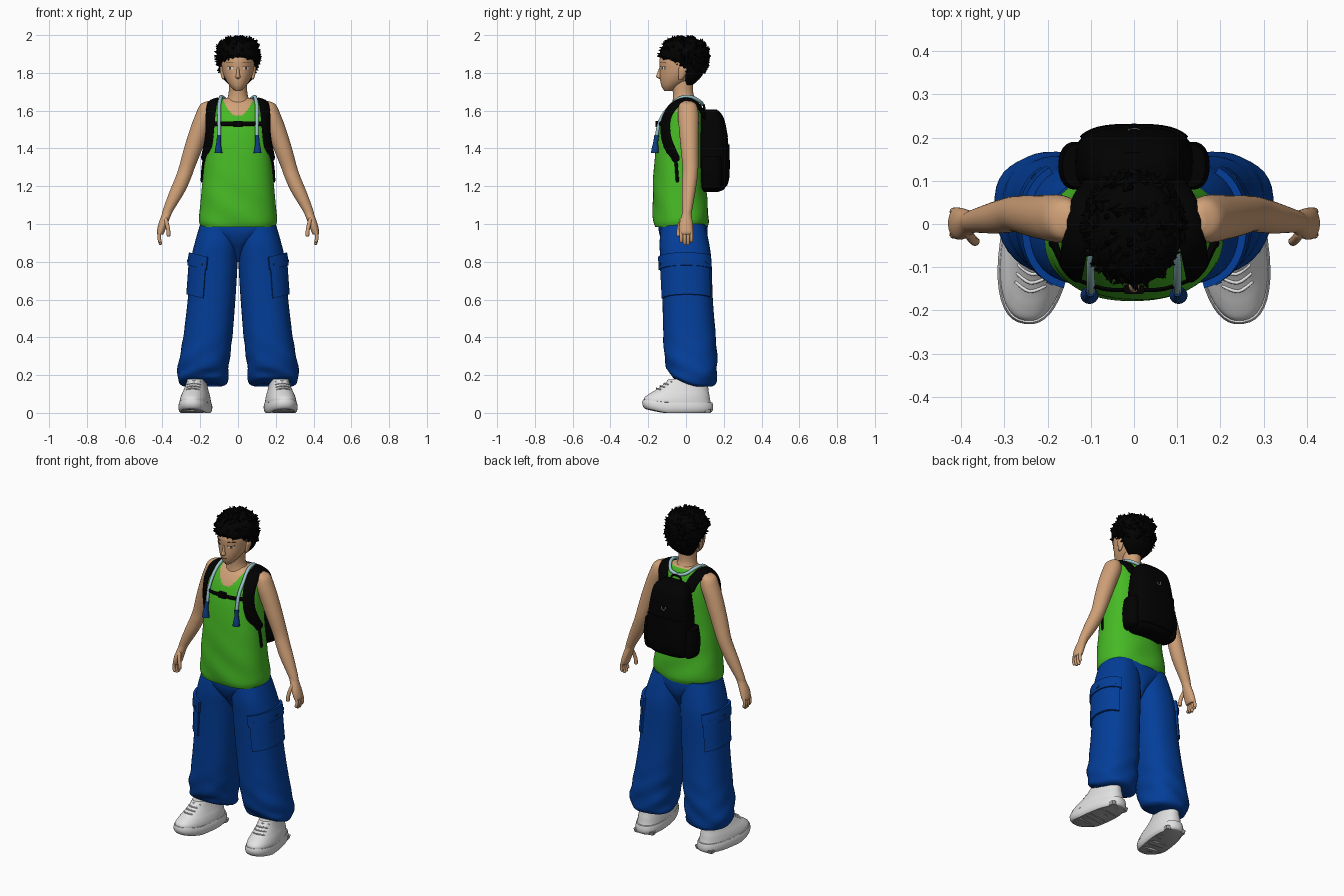
import bpy, bmesh, math, random
from mathutils import Vector, Matrix

random.seed(4)
if bpy.data.objects.get("Cube"):
    bpy.data.objects.remove(bpy.data.objects["Cube"])


def material(name, *rgb):
    m = bpy.data.materials.new(name)
    m.use_nodes = True
    m.diffuse_color = (*rgb, 1)
    m.node_tree.nodes["Principled BSDF"].inputs["Base Color"].default_value = (*rgb, 1)
    return m


SKIN = material("tan skin", .64, .36, .19)
BLACK = material("black fabric", .0004, .0004, .0004)
GREEN = material("bright green cloth", .062, .49, .018)
BLUE = material("blue cloth", .001, .048, .32)
WHITE = material("shoe white", .76, .76, .76)
GREY = material("mid grey", .4, .4, .4)
TEAL = material("pale teal cord", .32, .55, .58)
NAVY = material("dark blue tassel", .005, .045, .22)
BROWN = material("dark brown", .1, .045, .025)


def finish(name, bm, mats, rule=None):
    bmesh.ops.recalc_face_normals(bm, faces=bm.faces)
    if rule:
        for f in bm.faces:
            f.material_index = rule(f.calc_center_median(), f.normal)
    mesh = bpy.data.meshes.new(name)
    bm.to_mesh(mesh)
    bm.free()
    for m in mats:
        mesh.materials.append(m)
    mesh.shade_smooth()
    mesh.set_sharp_from_angle(angle=.75)
    bpy.context.collection.objects.link(bpy.data.objects.new(name, mesh))


def skin(name, rings, mats, pair=False, place=None, rule=None):
    """Bridge closed rings of points, cap the ends, mirror if paired."""
    for label, s in ((("left_", 1), ("right_", -1)) if pair else (("", 1),)):
        bm = bmesh.new()
        rows = []
        for ring in rings:
            pts = [place(p.copy()) if place else p for p in ring]
            rows.append([bm.verts.new((p.x * s, p.y, p.z)) for p in pts])
        for a, b in zip(rows, rows[1:]):
            for i in range(len(a)):
                bm.faces.new((a[i - 1], a[i], b[i], b[i - 1]))
        bm.faces.new(rows[0])
        bm.faces.new(rows[-1])
        finish(label + name, bm, mats, rule)


def spline(rows, steps=5):
    """Smooth curve through rows of numbers."""
    rows = [Vector(r) for r in rows]
    out = []
    for i in range(len(rows) - 1):
        a, b, c, d = rows[max(i - 1, 0)], rows[i], rows[i + 1], rows[min(i + 2, len(rows) - 1)]
        for k in range(steps):
            t = k / steps
            out.append(b + (c - a) * (t / 2) + (a * 2 - b * 5 + c * 4 - d) * (t * t / 2)
                       + (b * 3 - a - c * 3 + d) * (t ** 3 / 2))
    return out + [rows[-1]]


def on_ring(row, a, n, grow=0):
    z, x0, x1, y0, y1 = row
    c, s = math.cos(a), math.sin(a)
    return Vector(((x0 + x1) / 2 + ((x1 - x0) / 2 + grow) * math.copysign(abs(c) ** (2 / n), c),
                   (y0 + y1) / 2 + ((y1 - y0) / 2 + grow) * math.copysign(abs(s) ** (2 / n), s), z))


def mid(*rows):
    return [(z, -w, w, y0, y1) for z, w, y0, y1 in rows]


def loft(name, rows, mats, n=2.0, steps=5, sides=40, **kw):
    """Stack of rounded outlines: z, x low, x high, y low, y high."""
    rings = [[on_ring(r, math.tau * i / sides, n) for i in range(sides)] for r in spline(rows, steps)]
    skin(name, rings, mats, **kw)


def patch(name, rows, z0, z1, a0, a1, depth, mats, n=2.0, **kw):
    """Raised panel that follows part of a lofted surface (angles in degrees)."""
    fine = sorted(spline(rows, 8), key=lambda r: r[0])
    rings = []
    for k in range(7):
        z = z0 + (z1 - z0) * k / 6
        lo = max((r for r in fine[:-1] if r[0] <= z), key=lambda r: r[0])
        hi = min((r for r in fine if r[0] > z), key=lambda r: r[0])
        row = lo.lerp(hi, (z - lo[0]) / (hi[0] - lo[0]))
        arc = [math.radians(a0 + (a1 - a0) * i / 16) for i in range(17)]
        rings.append([on_ring(row, a, n, depth) for a in arc] + [on_ring(row, a, n, -.004) for a in arc[::-1]])
    skin(name, rings, mats, **kw)


def sweep(name, path, width, thick, mats, hub=(.05, -.02, 1.45), **kw):
    """Flattened tube along a path, its flat side facing away from the hub."""
    pts, rings = spline(path, 4), []
    for i, p in enumerate(pts):
        t = (pts[min(i + 1, len(pts) - 1)] - pts[max(i - 1, 0)]).normalized()
        side = t.cross(p - Vector(hub)).normalized()
        out = side.cross(t)
        f = .7 if i in (0, len(pts) - 1) else 1
        rings.append([p + side * (math.cos(a) * width / 2 * f) + out * (math.sin(a) * thick / 2 * f)
                      for a in (math.tau * k / 10 for k in range(10))])
    skin(name, rings, mats, **kw)


# Head, neck and face
head = mid((1.705, .016, -.115, -.07), (1.73, .042, -.13, -.03), (1.77, .068, -.138, .04),
           (1.82, .084, -.138, .08), (1.88, .086, -.138, .09), (1.94, .06, -.1, .06))
loft("head", head, [SKIN])
loft("neck", mid((1.58, .1, -.08, .07), (1.63, .082, -.074, .06), (1.66, .06, -.07, .05),
                 (1.7, .049, -.07, .038), (1.78, .05, -.08, .04)), [SKIN])
loft("nose", mid((1.768, .006, -.14, -.12), (1.778, .013, -.158, -.12), (1.795, .009, -.154, -.12),
                 (1.835, .006, -.138, -.12)), [SKIN], sides=16)
loft("ear", [(1.765, .072, .082, -.04, -.02), (1.785, .07, .09, -.04, -.005),
             (1.82, .072, .096, -.04, .01), (1.835, .076, .092, -.03, 0)], [SKIN], sides=16, pair=True)
patch("eye_white", head, 1.819, 1.83, -72, -50, .0015, [WHITE], pair=True)
patch("iris", head, 1.819, 1.83, -65, -57, .0025, [BROWN], pair=True)
patch("eyelid_line", head, 1.83, 1.833, -74, -48, .003, [BROWN], pair=True)
patch("eyebrow", head, 1.852, 1.856, -74, -46, .003, [BROWN], pair=True)
patch("mouth", head, 1.748, 1.75, -104, -76, .002, [BROWN])

# Short tufted hair
hair = mid((1.735, .045, -.01, .035), (1.775, .082, -.02, .078), (1.82, .098, -.045, .102),
           (1.86, .109, -.085, .114), (1.88, .111, -.135, .116), (1.92, .111, -.134, .114),
           (1.96, .094, -.11, .092), (1.982, .058, -.072, .052), (1.99, .02, -.03, .01))
loft("hair_cap", hair, [BLACK])
bm = bmesh.new()
for row in spline(hair, 4)[7:]:
    for k in range(int(row[2] * 90) + 2):
        p = on_ring(row, random.uniform(0, math.tau), 2)
        d = (p - Vector((0, -.01, 1.87))).normalized() * .7
        d += Vector([random.uniform(-.6, .6), random.uniform(-.9, .3), random.uniform(-.6, .4)])
        d.normalize()
        turn = d.to_track_quat("Z", "Y").to_matrix().to_4x4()
        bmesh.ops.create_cone(bm, cap_ends=True, segments=5, radius1=.015, radius2=.001,
                              depth=.032, matrix=Matrix.Translation(p) @ turn)
for v in bm.verts:
    v.co.z = min(v.co.z, 2)
finish("hair_tufts", bm, [BLACK])


# Tank top with a scooped neckline
def tank_rule(c, normal):
    collar = 1.572 + 13 * c.x * c.x if c.y < -.02 else 1.66
    return int(c.z > collar and abs(c.x) < .08 or abs(c.x) > .145 and c.z > 1.59)


def cloth_fold(v):
    v.y += .004 * math.sin(34 * v.z + 22 * v.x) * max(0, 1.4 - v.z) * 2
    return v


loft("tank_top", mid((.985, .196, -.165, .112), (1.02, .207, -.173, .12), (1.1, .2, -.176, .115),
                     (1.25, .186, -.173, .1), (1.4, .172, -.16, .095), (1.5, .167, -.142, .092),
                     (1.58, .16, -.115, .085), (1.63, .138, -.085, .072), (1.655, .1, -.062, .06),
                     (1.668, .06, -.05, .045)),
     [GREEN, SKIN], n=2.3, steps=10, sides=120, place=cloth_fold, rule=tank_rule)

# Arms and hands
loft("arm", [(1.65, .14, .165, -.01, .03), (1.632, .12, .2, -.035, .055), (1.58, .12, .225, -.043, .067),
             (1.5, .15, .255, -.037, .067), (1.4, .188, .286, -.028, .066), (1.3, .228, .313, -.018, .065),
             (1.24, .25, .334, -.02, .06), (1.17, .282, .363, -.022, .05), (1.08, .337, .396, -.02, .034),
             (1.05, .353, .404, -.022, .03), (1.0, .373, .421, -.035, .036), (.96, .388, .43, -.035, .038),
             (.945, .396, .426, -.03, .032)], [SKIN], pair=True)
for k, tip in enumerate((.905, .892, .89, .908)):
    y = -.025 + .018 * k
    sweep(f"finger_{k + 1}", [(.409, y, .97), (.417, y, .94), (.416, y, .915), (.408, y, tip)],
          .018, .018, [SKIN], pair=True)
sweep("thumb", [(.384, -.02, 1.03), (.375, -.034, .995), (.368, -.04, .96), (.368, -.04, .935)],
      .021, .021, [SKIN], pair=True)


# Wide trousers with cargo pockets
def trouser_fold(v):
    low = max(0, .5 - v.z)
    v.x += .012 * low * math.sin(55 * v.z + 25 * v.y)
    v.y += .014 * low * math.sin(50 * v.z + 30 * v.x)
    v.z += max(0, .05 - v.y) * max(0, .24 - v.z) * 3
    return v


loft("trouser_hips", mid((.8, .012, -.05, .05), (.86, .04, -.095, .085), (.91, .1, -.128, .108),
                         (.97, .196, -.145, .114), (1.04, .195, -.138, .105)), [BLUE], n=2.3)
leg = [(.14, .085, .285, -.03, .138), (.155, .06, .312, -.07, .155), (.2, .052, .322, -.09, .163),
       (.28, .045, .312, -.112, .165), (.4, .03, .29, -.12, .158), (.6, .014, .266, -.125, .142),
       (.8, .002, .25, -.135, .135), (.9, 0, .229, -.14, .122), (1.0, 0, .2, -.13, .1)]
loft("trouser_leg", leg, [BLUE], n=2.3, steps=6, place=trouser_fold, pair=True)


def pocket_slant(v):
    v.z += .25 * (v.x - .2)
    return v


patch("cargo_pocket", leg, .61, .79, -73, 58, .009, [BLUE], n=2.3, place=pocket_slant, pair=True)
patch("pocket_flap", leg, .765, .835, -76, 61, .015, [BLUE], n=2.3, place=pocket_slant, pair=True)
for k, a in enumerate((-64, 0, 44)):
    patch(f"flap_button_{k + 1}", leg, .782, .796, a - 3, a + 3, .018, [NAVY], n=2.3,
          place=pocket_slant, pair=True)


# Trainers, turned slightly outwards
def shoe_place(v):
    v.z += .2 * max(0, -.07 - v.y) * max(0, 1 - v.z * 6)
    return Matrix.Rotation(math.radians(8), 3, "Z") @ v + Vector((.226, -.045, 0))


loft("shoe_sole", mid((0, .074, -.17, .175), (.012, .082, -.183, .188), (.035, .084, -.188, .19),
                      (.055, .079, -.184, .186)), [WHITE, GREY], n=2.4, steps=2, pair=True,
     place=shoe_place, rule=lambda c, normal: int(normal.z < -.7))
loft("shoe_upper", mid((.045, .079, -.181, .18), (.07, .077, -.176, .174), (.095, .071, -.15, .17),
                       (.12, .062, -.115, .165), (.15, .053, -.075, .16), (.18, .046, -.045, .13)),
     [WHITE], n=2.3, pair=True, place=shoe_place)
for k in range(4):
    y, z = -.112 + .02 * k, .128 + .014 * k
    sweep(f"shoelace_{k + 1}", [(-.036, y + .018, z - .006), (0, y, z), (.036, y + .018, z - .006)],
          .008, .008, [WHITE], hub=(0, 0, 0), place=shoe_place, pair=True)
    bar = -.12 + .085 * k
    loft(f"tread_{k + 1}", mid((0, .06, bar, bar + .035), (.02, .065, bar, bar + .04)),
         [GREY], n=6, steps=1, sides=16, place=shoe_place, pair=True)

# Backpack
bag = mid((1.17, .085, .07, .17), (1.188, .124, .06, .205), (1.25, .138, .06, .225), (1.4, .134, .06, .225),
          (1.5, .122, .065, .215), (1.57, .107, .07, .196), (1.605, .075, .09, .165))
loft("backpack_body", bag, [BLACK], n=2.9)
patch("backpack_front_pocket", bag, 1.2, 1.42, 35, 145, .005, [BLACK], n=2.9)
loft("backpack_side_pocket", [(1.18, .11, .145, .09, .17), (1.2, .1, .167, .082, .185),
                              (1.28, .1, .175, .08, .19), (1.36, .1, .165, .085, .185)],
     [BLACK], n=2.2, pair=True)
sweep("backpack_handle", [(-.035, .1, 1.59), (-.025, .095, 1.625), (.025, .095, 1.625), (.035, .1, 1.59)],
      .012, .012, [BLACK])
sweep("zip_pull", [(-.012, .212, 1.5), (-.01, .218, 1.47), (.008, .219, 1.465), (.014, .212, 1.495)],
      .005, .005, [GREY])

# Shoulder straps, loose ends and chest strap
sweep("shoulder_strap", [(.085, .1, 1.56), (.105, .07, 1.62), (.125, .02, 1.652), (.135, -.04, 1.643),
                         (.143, -.085, 1.6), (.147, -.108, 1.54), (.153, -.105, 1.46),
                         (.165, -.08, 1.39), (.177, -.05, 1.33)], .068, .022, [BLACK], pair=True)
sweep("loose_strap", [(.178, -.055, 1.36), (.188, -.05, 1.29), (.192, -.045, 1.22)], .018, .012,
      [BLACK], pair=True)
sweep("chest_strap", [(-.14, -.125, 1.53), (-.07, -.15, 1.53), (0, -.152, 1.53), (.07, -.15, 1.53),
                      (.14, -.125, 1.53)], .024, .01, [BLACK], hub=(0, .5, 1.53))
loft("chest_buckle", mid((1.514, .024, -.162, -.14), (1.546, .024, -.162, -.14)), [BLACK], n=6, steps=1)

# Neck cord with tassels
sweep("neck_cord", [(0, .085, 1.632), (.05, .078, 1.645), (.083, .03, 1.672), (.092, -.03, 1.668),
                    (.1, -.088, 1.62), (.1, -.14, 1.54), (.1, -.16, 1.43)], .02, .018, [TEAL], pair=True)
loft("cord_tassel", [(1.375, .082, .124, -.185, -.145), (1.4, .087, .121, -.182, -.145),
                     (1.43, .091, .115, -.174, -.148), (1.47, .089, .111, -.168, -.142)],
     [NAVY], sides=16, pair=True)
